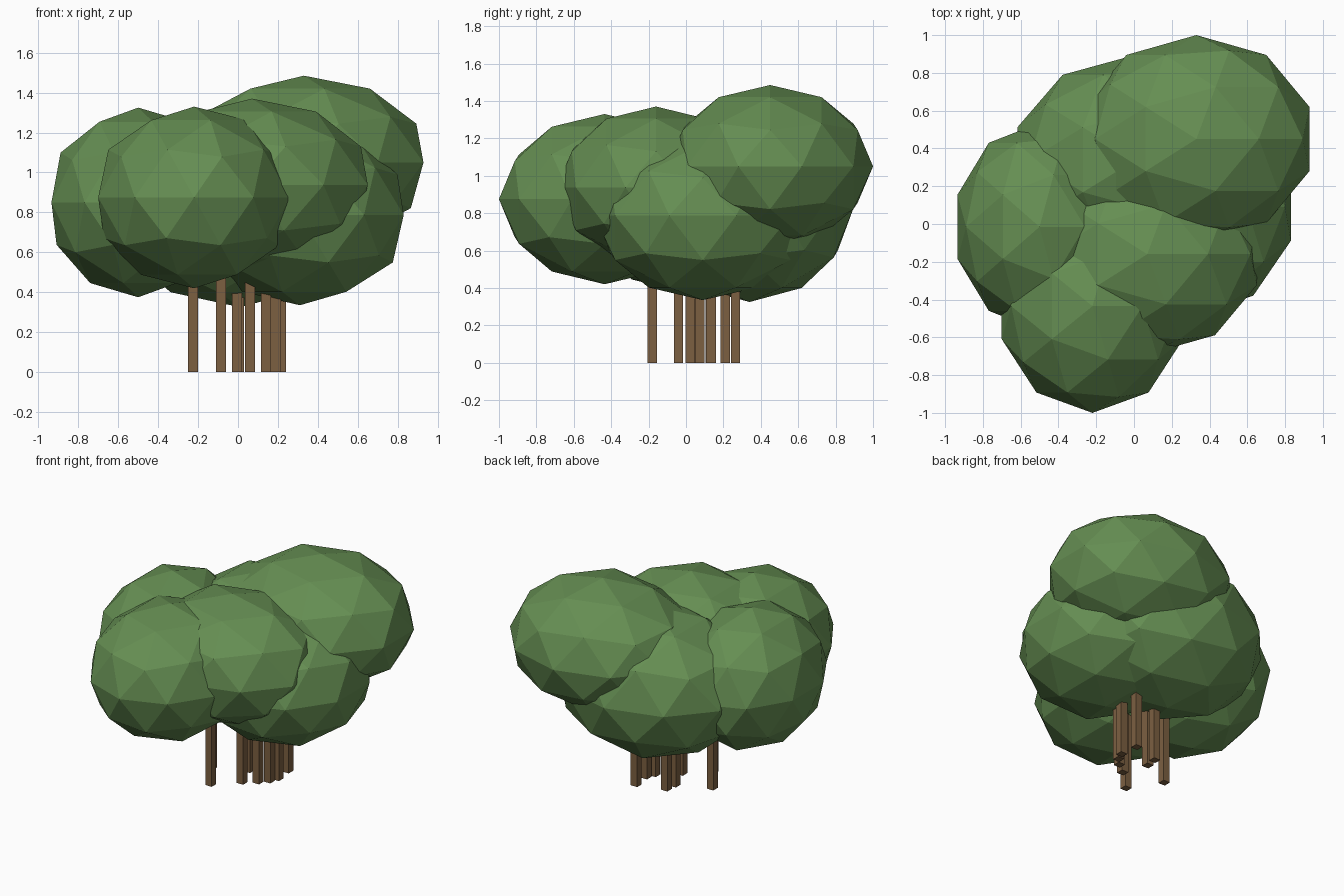
import bpy

if "Cube" in bpy.data.objects:
    bpy.data.objects.remove(bpy.data.objects["Cube"])


def material(name, color):
    m = bpy.data.materials.new(name)
    m.diffuse_color = color
    m.use_nodes = True
    m.node_tree.nodes["Principled BSDF"].inputs["Base Color"].default_value = m.diffuse_color
    return m


leaf = material("leaf_green", (0.13, 0.27, 0.085, 1))
bark = material("bark_brown", (0.20, 0.115, 0.053, 1))

# Canopy: overlapping stretched low-poly spheres (name, centre, radii)
clumps = [
    ("back_right", (0.33, 0.45, 1.05), (0.63, 0.55, 0.435)),
    ("front_left", (-0.22, -0.435, 0.875), (0.505, 0.565, 0.455)),
    ("left", (-0.50, -0.015, 0.85), (0.457, 0.55, 0.475)),
    ("back", (0.01, 0.34, 0.828), (0.66, 0.556, 0.503)),
    ("front_right", (0.07, -0.16, 0.937), (0.61, 0.53, 0.433)),
    ("right", (0.31, 0.09, 0.787), (0.547, 0.58, 0.452)),
]
for name, centre, radii in clumps:
    bpy.ops.mesh.primitive_ico_sphere_add(subdivisions=2, radius=1, location=centre)
    ob = bpy.context.object
    ob.name = "foliage_" + name
    ob.scale = radii
    ob.data.materials.append(leaf)

# Stems: thin square posts running from the ground up into the canopy
stems = [(-0.225, 0.03), (-0.085, -0.18), (0.06, -0.04), (0.14, 0.022), (0.005, 0.21),
         (0.19, 0.075), (0.215, 0.135), (0.20, 0.265), (-0.005, 0.13)]
height, width = 0.75, 0.05
for i, (x, y) in enumerate(stems):
    bpy.ops.mesh.primitive_cube_add(size=1, location=(x, y, height / 2))
    ob = bpy.context.object
    ob.name = f"stem_{i + 1}"
    ob.scale = (width, width, height)
    ob.data.materials.append(bark)
